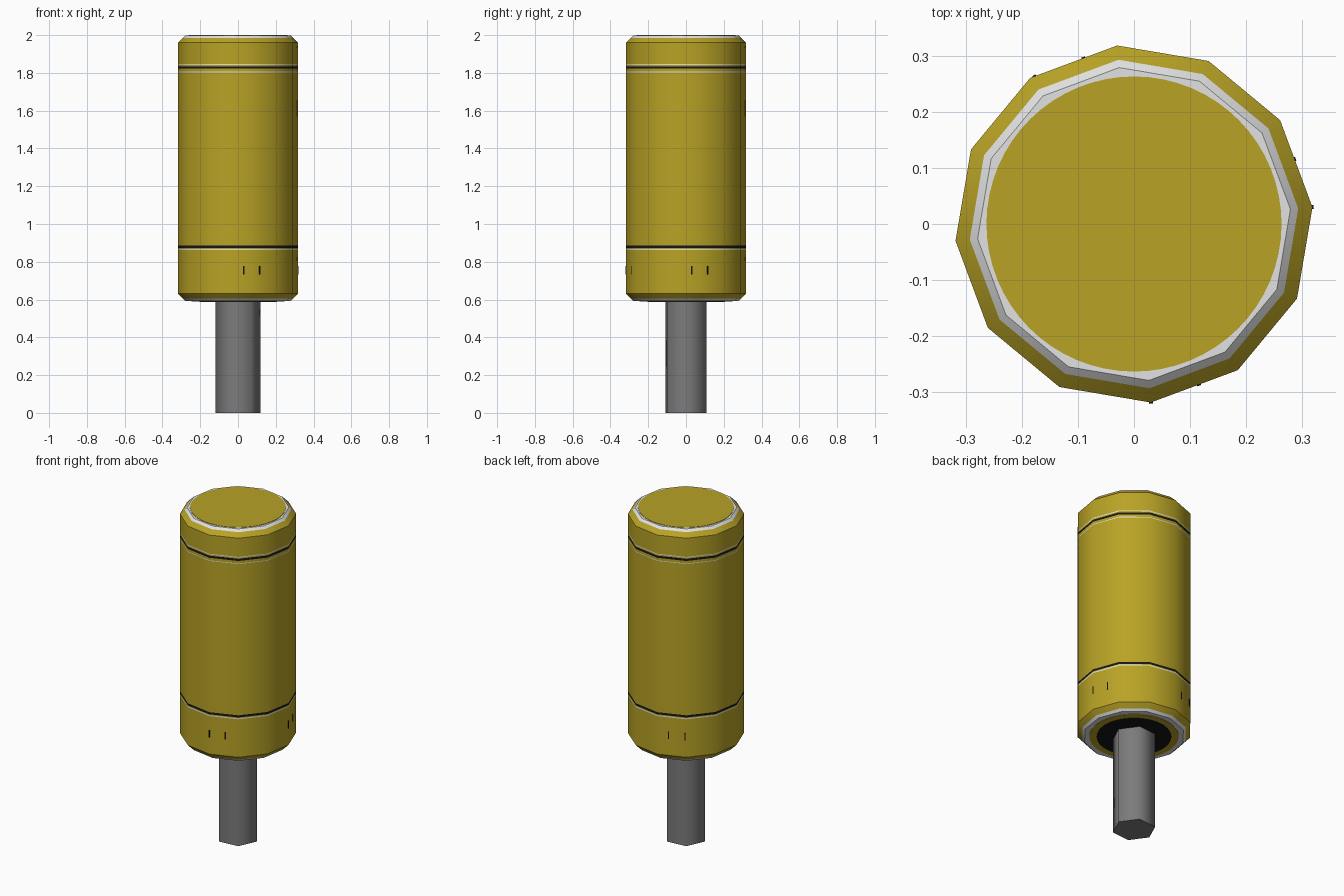
import bpy, bmesh, math

if "Cube" in bpy.data.objects:
    bpy.data.objects.remove(bpy.data.objects["Cube"])

TWIST = math.radians(5.4)   # the faceted sections are turned slightly about z


def material(name, rgb):
    m = bpy.data.materials.new(name)
    m.diffuse_color = (*rgb, 1)
    m.use_nodes = True
    m.node_tree.nodes["Principled BSDF"].inputs["Base Color"].default_value = m.diffuse_color
    return m


YELLOW = material("mustard yellow", (0.48, 0.365, 0.019))
WHITE = material("off white", (0.76, 0.76, 0.76))
BLACK = material("black", (0.008, 0.008, 0.008))
STEEL = material("grey steel", (0.2, 0.2, 0.2))


def lathe(name, profile, sides, mats, bands, angle, twist=TWIST):
    """Revolve (radius, z) points, bottom to top; bands gives each strip's material."""
    bm = bmesh.new()
    rings = [[bm.verts.new((r * math.cos(twist + math.tau * i / sides),
                            r * math.sin(twist + math.tau * i / sides), z))
              for i in range(sides)] for r, z in profile]
    for k, band in enumerate(bands):
        lo, hi = rings[k], rings[k + 1]
        for i in range(sides):
            j = (i + 1) % sides
            bm.faces.new((lo[i], lo[j], hi[j], hi[i])).material_index = band
    bm.faces.new(rings[0][::-1]).material_index = bands[0]
    bm.faces.new(rings[-1]).material_index = bands[-1]
    me = bpy.data.meshes.new(name)
    bm.to_mesh(me)
    bm.free()
    for m in mats:
        me.materials.append(m)
    ob = bpy.data.objects.new(name, me)
    bpy.context.collection.objects.link(ob)
    bpy.context.view_layer.objects.active = ob
    ob.select_set(True)
    bpy.ops.object.shade_smooth_by_angle(angle=math.radians(angle))
    ob.select_set(False)
    return ob


# Cylinder body: chamfered ends with white rims, two black and white rings
R = 0.3195
lathe("cylinder_body",
      [(0.280, 0.592), (0.294, 0.605), (R, 0.632),
       (R, 0.862), (R, 0.868), (R, 0.873), (R, 0.886),
       (R, 1.803), (R, 1.807), (R, 1.822), (R, 1.835), (R, 1.842), (R, 1.847),
       (R, 1.960), (0.294, 1.985), (0.280, 1.998)],
      12, [YELLOW, WHITE, BLACK],
      [1, 0, 0, 1, 0, 2, 0, 1, 0, 2, 0, 1, 0, 0, 1], 35)

# Round end plates
lathe("top_plate", [(0.263, 1.996), (0.263, 2.0)], 64, [YELLOW], [0], 30)
lathe("bottom_plate", [(0.245, 0.590), (0.245, 0.594)], 64, [YELLOW], [0], 30)
lathe("rod_seal", [(0.205, 0.588), (0.205, 0.592)], 64, [BLACK], [0], 30)

# Six-sided piston rod
lathe("piston_rod", [(0.12, 0.0), (0.12, 0.60)], 6, [STEEL], [0], 61)

# Small black tick marks low on the body
for n, deg in enumerate((-84.6, -68, 5.4, 22, 107, 124)):
    a = math.radians(deg)
    # distance to the twelve-sided wall in this direction
    off = (a - TWIST) % (math.tau / 12) - math.pi / 12
    d = R * math.cos(math.pi / 12) / math.cos(off)
    bpy.ops.mesh.primitive_cube_add(size=1, rotation=(0, 0, a),
                                    location=(d * math.cos(a), d * math.sin(a), 0.755))
    tick = bpy.context.object
    tick.name = f"tick_mark_{n + 1}"
    tick.scale = (0.004, 0.007, 0.045)
    tick.data.materials.append(BLACK)
